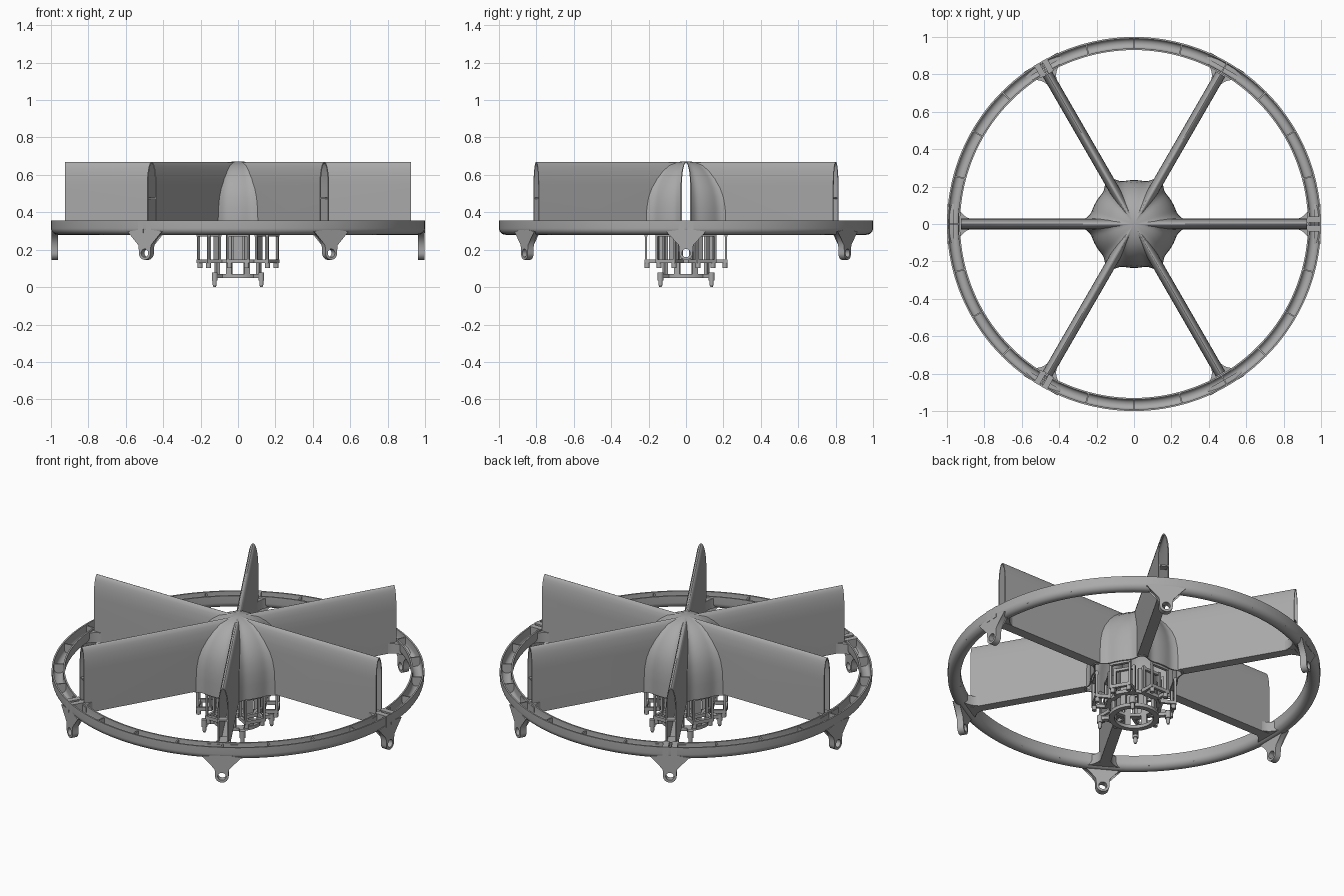
import bpy, bmesh, math
from math import sin, cos, pi, radians
from mathutils import Matrix, Vector

if "Cube" in bpy.data.objects:
    bpy.data.objects.remove(bpy.data.objects["Cube"])

grey = bpy.data.materials.new("plain grey")
grey.use_nodes = True
grey.diffuse_color = (0.4, 0.4, 0.4, 1)
grey.node_tree.nodes["Principled BSDF"].inputs["Base Color"].default_value = (0.4, 0.4, 0.4, 1)

VANES = [radians(60 * k) for k in range(6)]


def turn(a):
    return Matrix.Rotation(a, 4, 'Z')


def finish(name, bm, smooth=True):
    bmesh.ops.recalc_face_normals(bm, faces=bm.faces)
    mesh = bpy.data.meshes.new(name)
    bm.to_mesh(mesh)
    bm.free()
    mesh.materials.append(grey)
    ob = bpy.data.objects.new(name, mesh)
    bpy.context.collection.objects.link(ob)
    if smooth:
        shade(ob)
    return ob


def shade(ob):
    bpy.ops.object.select_all(action='DESELECT')
    ob.select_set(True)
    bpy.context.view_layer.objects.active = ob
    bpy.ops.object.shade_smooth_by_angle(angle=radians(35))


def loft(bm, rings, closed=False, caps=True):
    """Skin closed loops of equal length."""
    loops = [[bm.verts.new(p) for p in r] for r in rings]
    pairs = list(zip(loops, loops[1:]))
    if closed:
        pairs.append((loops[-1], loops[0]))
    n = len(loops[0])
    for a, b in pairs:
        for i in range(n):
            j = (i + 1) % n
            bm.faces.new((a[i], a[j], b[j], b[i]))
    if caps and not closed:
        bm.faces.new(loops[0])
        bm.faces.new(loops[-1])


def lathe(bm, profile, steps=144):
    loft(bm, [[(r * cos(a), r * sin(a), z) for r, z in profile]
              for a in (2 * pi * k / steps for k in range(steps))], closed=True)


def box(bm, m, x0, x1, y0, y1, z0, z1):
    size = Matrix.Diagonal((x1 - x0, y1 - y0, z1 - z0, 1))
    mid = Matrix.Translation(((x0 + x1) / 2, (y0 + y1) / 2, (z0 + z1) / 2))
    bmesh.ops.create_cube(bm, size=1, matrix=m @ mid @ size)


def rod(bm, x, y, z0, z1, r, m=Matrix(), r2=None):
    bmesh.ops.create_cone(bm, cap_ends=True, segments=12, radius1=r,
                          radius2=r if r2 is None else r2, depth=z1 - z0,
                          matrix=m @ Matrix.Translation((x, y, (z0 + z1) / 2)))


# Hub shell: a dome with its sides swept out into the vanes
def dome(name, inset, bottom):
    profile = [(.235, bottom), (.235, .36), (.233, .42), (.224, .48), (.208, .53),
               (.18, .58), (.145, .62), (.105, .65), (.06, .665), (.02, .672)]
    rings = []
    for r, z in profile:
        ring = []
        for k in range(144):
            a = 2 * pi * k / 144
            off = (a + pi / 6) % (pi / 3) - pi / 6
            rr = max(.004, (r - inset) * (1 + .2 * math.exp(-(off / .15) ** 2)))
            ring.append((rr * cos(a), rr * sin(a), z - inset * (z > .4)))
        rings.append(ring)
    bm = bmesh.new()
    loft(bm, rings)
    return finish(name, bm, False)


# Hollow vane: an arch section drawn across the whole diameter
def vane(name, a, half, base, top, length):
    arch = [(half * cos(t), top - .13 + .13 * sin(t)) for t in (pi * k / 16 for k in range(17))]
    section = [(half, base)] + arch + [(-half, base)]
    bm = bmesh.new()
    loft(bm, [[turn(a) @ Vector((x, y, z)) for y, z in section] for x in (-length, length)])
    return finish(name, bm, False)


body = dome("hub_and_vanes", 0, .28)
cutters = []
for k in range(3):
    cutters.append((vane("vane_shell", VANES[k], .0285, .285, .67, .925), 'UNION'))
for k in range(3):
    cutters.append((vane("vane_hollow", VANES[k], .0225, .292, .664, 1.1), 'DIFFERENCE'))
cutters.append((dome("hub_hollow", .008, .2), 'DIFFERENCE'))
bpy.context.view_layer.objects.active = body
for cutter, op in cutters:
    cutter.hide_render = True
    mod = body.modifiers.new("shape", 'BOOLEAN')
    mod.object, mod.operation, mod.solver = cutter, op, 'EXACT'
    bpy.ops.object.modifier_apply(modifier=mod.name)
for cutter, op in cutters:
    bpy.data.objects.remove(cutter)
shade(body)

# Small cross shelves inside the open vane ends
bm = bmesh.new()
for a in VANES:
    if abs(sin(a)) > .1:
        box(bm, turn(a), .88, .92, -.025, .025, .472, .48)
finish("vane_shelves", bm)

# Outer ring: an open channel with a rounded underside
outside = [(.965 + .035 * cos(t), .315 + .035 * sin(t)) for t in (-pi * k / 14 for k in range(15))]
inside = [(.965 - .026 * cos(t), .315 + .022 * sin(t)) for t in (-pi * k / 8 for k in range(9))]
bm = bmesh.new()
lathe(bm, [(1, .355)] + outside + [(.93, .355), (.939, .355)] + inside + [(.991, .355)])
finish("outer_ring", bm)

# Ribs within the channel, and the three joints of the ring
bm = bmesh.new()
for k in range(24):
    box(bm, turn(radians(15 * k)), .936, .994, -.004, .004, .295, .348)
finish("ring_ribs", bm)
bm = bmesh.new()
for a in VANES[::2]:
    for side in (-1, 1):
        box(bm, turn(a), .925, 1, side * .024 - .016, side * .024 + .016, .29, .357)
finish("ring_joints", bm)

# Curved gussets where the vane feet meet the ring
bm = bmesh.new()
for a in VANES:
    half = [(.84 + .1 * t, .026 + .06 * t ** 3) for t in (k / 8 for k in range(9))]
    flat = half + [(x, -y) for x, y in reversed(half)]
    loft(bm, [[turn(a) @ Vector((x, y, z)) for x, y in flat] for z in (.287, .345)])
finish("vane_gussets", bm)


# Mounting lugs: flared plates with a round eye
def lug(bm, m):
    eye = .182
    half = [(.036 * sin(t), eye - .036 * cos(t)) for t in (pi * k / 20 for k in range(11))]
    half += [(.036 + .07 * t ** 3, eye + .115 * t) for t in (k / 8 for k in range(1, 9))]
    half += [(.05, .305), (0, .305)]
    outline = half + [(-y, z) for y, z in reversed(half[1:-1])]
    hole = []
    for y, z in outline:
        d = Vector((y, z - eye)).normalized() * .022
        hole.append((d.x, eye + d.y))
    place = lambda loop, x: [m @ Vector((x, y, z)) for y, z in loop]
    loft(bm, [place(outline, .962), place(outline, .998),
              place(hole, .998), place(hole, .962)], closed=True)


bm = bmesh.new()
for a in VANES:
    lug(bm, turn(a))
finish("mounting_lugs", bm)

# Six hanging frames below the hub, one between each pair of vanes
bm = bmesh.new()
for a in VANES:
    m = turn(a + pi / 6)
    for x0, x1 in ((.135, .15), (.205, .222)):
        box(bm, m, x0, x1, -.06, .06, .128, .148)
        box(bm, m, x0, x1, -.06, .06, .27, .285)
    for side in (-.054, .054):
        box(bm, m, .135, .222, side - .007, side + .007, .128, .148)
        box(bm, m, .14, .152, side - .007, side + .007, .14, .29)
        box(bm, m, .208, .22, side - .006, side + .006, .14, .29)
        rod(bm, .208, side * .85, .103, .13, .013, m)
    box(bm, m, .125, .135, -.028, .028, .13, .28)
finish("hanging_frames", bm)

# Lower cage: ring, uprights, and four pointed feet on arms
bm = bmesh.new()
lathe(bm, [(.105, .05), (.135, .05), (.135, .07), (.105, .07)], 48)
lathe(bm, [(.115, .13), (.14, .13), (.14, .148), (.115, .148)], 48)
for k in range(8):
    box(bm, turn(pi / 8 + k * pi / 4), .112, .128, -.016, .016, .06, .29)
for sx in (-1, 1):
    for sy in (-1, 1):
        m = turn(math.atan2(sy * .137, sx * .125))
        box(bm, m, .12, .185, -.012, .012, .05, .07)
        rod(bm, .185, 0, .035, .078, .016, m)
        rod(bm, .185, 0, .012, .036, .011, m)
        rod(bm, .185, 0, 0, .012, .006, m, .011)
finish("lower_cage", bm)
